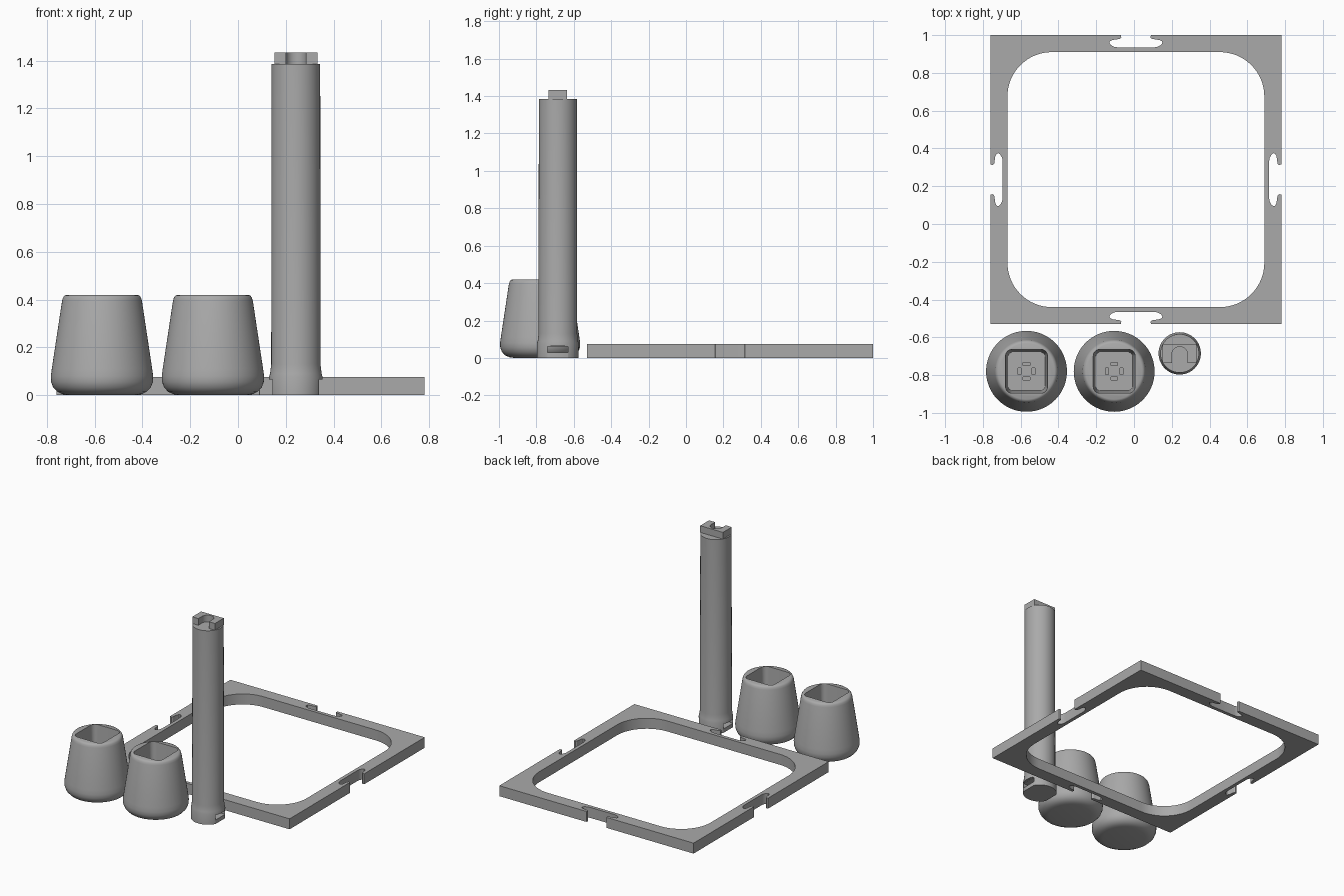
import bpy, bmesh, math

if "Cube" in bpy.data.objects:
    bpy.data.objects.remove(bpy.data.objects["Cube"])

GREY = bpy.data.materials.new("grey plastic")
GREY.diffuse_color = (0.4, 0.4, 0.4, 1)
GREY.use_nodes = True
GREY.node_tree.nodes["Principled BSDF"].inputs["Base Color"].default_value = GREY.diffuse_color


def make(name, bm):
    bmesh.ops.recalc_face_normals(bm, faces=bm.faces)
    me = bpy.data.meshes.new(name)
    bm.to_mesh(me)
    bm.free()
    ob = bpy.data.objects.new(name, me)
    bpy.context.collection.objects.link(ob)
    me.materials.append(GREY)
    return ob


def select(ob):
    bpy.ops.object.select_all(action='DESELECT')
    ob.select_set(True)
    bpy.context.view_layer.objects.active = ob


def smooth(ob):
    select(ob)
    bpy.ops.object.shade_smooth_by_angle(angle=math.radians(30))


def lathe(name, profile, cx, cy, n=72):
    """Closed solid of revolution from (radius, z) points."""
    bm = bmesh.new()
    rings = [[bm.verts.new((cx + r * math.cos(2 * math.pi * i / n),
                            cy + r * math.sin(2 * math.pi * i / n), z))
              for i in range(n)] for r, z in profile]
    for a, b in zip(rings, rings[1:]):
        for i in range(n):
            bm.faces.new((a[i], a[(i + 1) % n], b[(i + 1) % n], b[i]))
    bm.faces.new(rings[0])
    bm.faces.new(rings[-1])
    return make(name, bm)


def loft(name, bottom, top, z0, z1):
    """Solid between two outlines with equal point counts."""
    bm = bmesh.new()
    a = [bm.verts.new((x, y, z0)) for x, y in bottom]
    b = [bm.verts.new((x, y, z1)) for x, y in top]
    for i in range(len(a)):
        j = (i + 1) % len(a)
        bm.faces.new((a[i], a[j], b[j], b[i]))
    bm.faces.new(a)
    bm.faces.new(b)
    return make(name, bm)


def rounded(cx, cy, hx, hy, r, n=8):
    pts = []
    for k, (sx, sy) in enumerate([(1, 1), (-1, 1), (-1, -1), (1, -1)]):
        for i in range(n + 1):
            a = math.pi / 2 * (k + i / n)
            pts.append((cx + sx * (hx - r) + r * math.cos(a),
                        cy + sy * (hy - r) + r * math.sin(a)))
    return pts


def box(cx, cy, hx, hy, z0, z1):
    pts = [(cx + sx * hx, cy + sy * hy) for sx, sy in [(1, 1), (-1, 1), (-1, -1), (1, -1)]]
    return loft("cutter", pts, pts, z0, z1)


def cut(ob, cutter):
    select(ob)
    m = ob.modifiers.new("cut", 'BOOLEAN')
    m.operation, m.solver, m.object = 'DIFFERENCE', 'EXACT', cutter
    bpy.ops.object.modifier_apply(modifier=m.name)
    bpy.data.objects.remove(cutter)


# square frame: outline with a flared slot in the middle of each side
FX, FY, HX, HY, H = 0.01, 0.235, 0.77, 0.765, 0.075
half = [(0.08, 0), (0.077, 0.013), (0.085, 0.02), (0.125, 0.026), (0.138, 0.033),
        (0.14, 0.042), (0.133, 0.052), (0.115, 0.062), (0.095, 0.065)]
slot = half + [(-t, d) for t, d in reversed(half)]
outline = []
for k in range(4):
    c, s = round(math.cos(k * math.pi / 2)), round(math.sin(k * math.pi / 2))
    # start with the back side, then turn anticlockwise
    along, out = (HX, HY) if k % 2 == 0 else (HY, HX)
    for t, d in [(along, 0)] + slot:
        x, y = t, out - d
        outline.append((FX + c * x - s * y, FY + s * x + c * y))
cu = bpy.data.curves.new("frame", 'CURVE')
cu.dimensions, cu.fill_mode, cu.extrude = '2D', 'BOTH', H / 2
for pts in (outline, rounded(FX, FY, 0.68, 0.675, 0.235, 16)):
    sp = cu.splines.new('POLY')
    sp.points.add(len(pts) - 1)
    for p, (x, y) in zip(sp.points, pts):
        p.co = (x, y, 0, 1)
    sp.use_cyclic_u = True
frame = bpy.data.objects.new("frame", cu)
bpy.context.collection.objects.link(frame)
frame.location.z = H / 2
select(frame)
bpy.ops.object.convert(target='MESH')
frame = bpy.context.view_layer.objects.active
frame.data.materials.clear()
frame.data.materials.append(GREY)
bm = bmesh.new()
bm.from_mesh(frame.data)
bmesh.ops.remove_doubles(bm, verts=bm.verts, dist=1e-4)
bmesh.ops.recalc_face_normals(bm, faces=bm.faces)
bm.to_mesh(frame.data)
bm.free()
smooth(frame)

# two tapered feet with square sockets
foot_profile = [(0.14, 0), (0.165, 0.004), (0.187, 0.014), (0.204, 0.032), (0.213, 0.055),
                (0.214, 0.08), (0.21, 0.11), (0.167, 0.395), (0.163, 0.408),
                (0.157, 0.416), (0.148, 0.42)]
for side, cx in (("left", -0.569), ("right", -0.105)):
    cy = -0.78
    foot = lathe(side + "_foot", foot_profile, cx, cy)
    cut(foot, loft("cutter", rounded(cx, cy, 0.098, 0.102, 0.025),
                   rounded(cx, cy, 0.112, 0.117, 0.035), 0.1, 0.45))
    for s in (-1, 1):
        cut(foot, box(cx + s * 0.038, cy, 0.008, 0.018, 0.06, 0.2))
        cut(foot, box(cx, cy + s * 0.038, 0.018, 0.008, 0.06, 0.2))
    smooth(foot)

# tall post with a flared base, flat base sides and a cross slot
PX, PY = 0.242, -0.685
post = lathe("post", [(0.111, 0), (0.112, 0.075), (0.108, 0.09), (0.103, 0.13),
                      (0.102, 1.385)], PX, PY)
for s in (-1, 1):
    cut(post, box(PX + s * 0.147, PY, 0.05, 0.2, -0.05, 0.065))
cut(post, box(PX, PY, 0.3, 0.055, 0.028, 0.062))
smooth(post)

# connector tab on the post, with a round-ended notch open to the front
r = 0.042
tab = [(PX + 0.09, PY - 0.05), (PX + 0.09, PY + 0.05), (PX - 0.09, PY + 0.05),
       (PX - 0.09, PY - 0.05), (PX - r, PY - 0.05)]
tab += [(PX + r * math.cos(math.pi * (1 - i / 16)),
         PY - 0.007 + r * math.sin(math.pi * (1 - i / 16))) for i in range(17)]
tab += [(PX + r, PY - 0.05)]
smooth(loft("post_connector", tab, tab, 1.385, 1.433))
